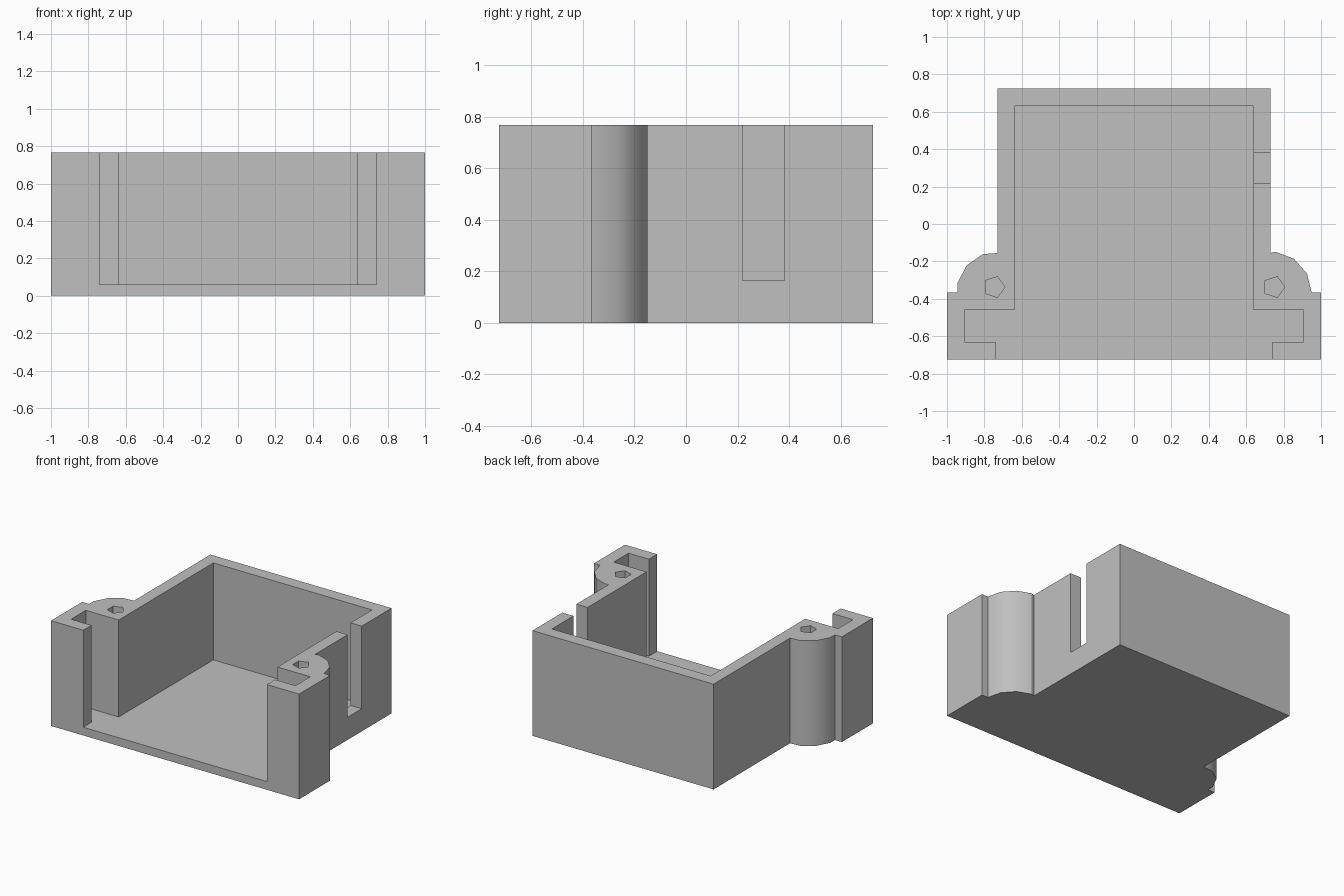
import bpy, bmesh, math

cube = bpy.data.objects.get("Cube")
if cube:
    bpy.data.objects.remove(cube, do_unlink=True)

HEIGHT, FLOOR, FRONT, BACK = 0.767, 0.06, -0.725, 0.725
WALL, FLANGE = 0.73, -0.367      # outer wall x, flange back edge y
BOSS_R, BOSS_SIDES = 0.22, 13

grey = bpy.data.materials.new("plain grey")
grey.use_nodes = True
colour = (0.53, 0.53, 0.53, 1)
grey.diffuse_color = colour
grey.node_tree.nodes["Principled BSDF"].inputs["Base Color"].default_value = colour


def prism(name, outline, z0, z1):
    """Extrude a counter-clockwise outline from z0 to z1."""
    bm = bmesh.new()
    face = bm.faces.new([bm.verts.new((x, y, z0)) for x, y in outline])
    top = bmesh.ops.extrude_face_region(bm, geom=[face])["geom"]
    moved = [v for v in top if isinstance(v, bmesh.types.BMVert)]
    bmesh.ops.translate(bm, verts=moved, vec=(0, 0, z1 - z0))
    bmesh.ops.recalc_face_normals(bm, faces=bm.faces)
    mesh = bpy.data.meshes.new(name)
    bm.to_mesh(mesh)
    bm.free()
    mesh.materials.append(grey)
    obj = bpy.data.objects.new(name, mesh)
    bpy.context.collection.objects.link(obj)
    return obj


def ring(cx, cy, radius, sides, steps):
    angles = [2 * math.pi * i / sides for i in steps]
    return [(cx + radius * math.cos(a), cy + radius * math.sin(a)) for a in angles]


def mirrored(half):
    """Close a right-hand half outline with its mirror image."""
    return half + [(-x, y) for x, y in reversed(half)]


# Tray body: box, front flange and a rounded screw boss on each side
outline = [(-1, FRONT), (1, FRONT), (1, FLANGE)]
outline += ring(WALL, FLANGE, BOSS_R, BOSS_SIDES, range(0, 4))
outline += [(WALL, -0.155), (WALL, BACK), (-WALL, BACK), (-WALL, -0.155)]
outline += ring(-WALL, FLANGE, BOSS_R, BOSS_SIDES, range(4, 7))
outline += [(-0.945, FLANGE), (-1, FLANGE)]
tray = prism("tray_body", outline, 0, HEIGHT)

# Cavity with side channels and an open front
cavity = mirrored([(0.74, -0.9), (0.74, -0.63), (0.905, -0.63),
                   (0.905, -0.46), (0.64, -0.46), (0.64, 0.63)])
cutters = [prism("cavity_cutter", cavity, FLOOR, 1)]

# Cable slot through one side wall
slot = [(0.6, 0.22), (0.8, 0.22), (0.8, 0.382), (0.6, 0.382)]
cutters.append(prism("slot_cutter", slot, 0.165, 1))

# Five-sided screw holes in the bosses
for x in (-0.748, 0.748):
    cutters.append(prism("screw_hole_cutter", ring(x, -0.337, 0.058, 5, range(5)), 0.2, 1))

bpy.context.view_layer.objects.active = tray
for cutter in cutters:
    cutter.hide_render = True
    cut = tray.modifiers.new(cutter.name, "BOOLEAN")
    cut.operation, cut.solver, cut.object = "DIFFERENCE", "EXACT", cutter
    bpy.ops.object.modifier_apply(modifier=cut.name)
for cutter in cutters:
    bpy.data.objects.remove(cutter, do_unlink=True)

# Smooth bosses, sharp corners
bpy.ops.object.select_all(action="DESELECT")
tray.select_set(True)
bpy.ops.object.shade_smooth_by_angle(angle=math.radians(32))
